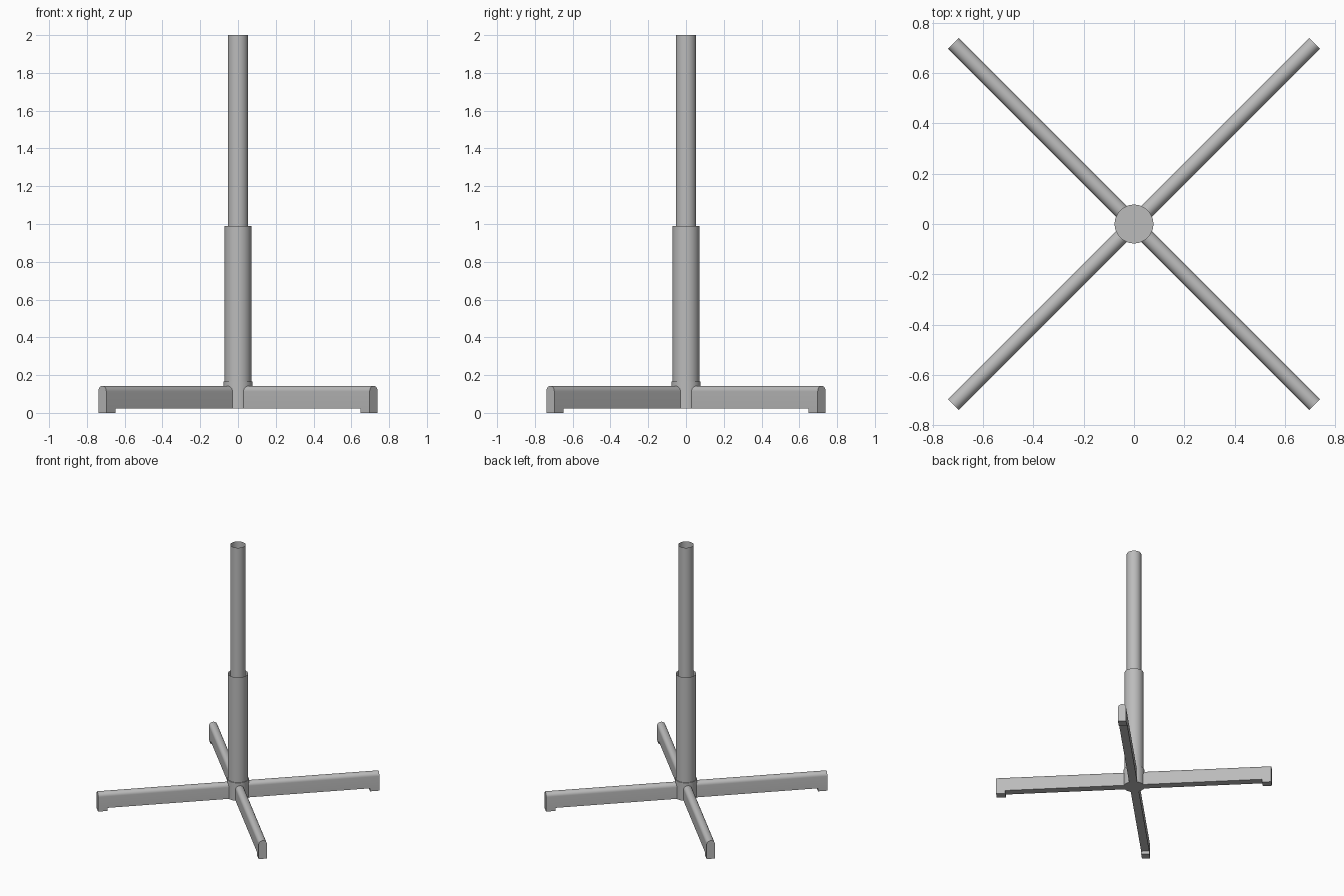
import bpy
import bmesh
from math import cos, sin, pi, radians
from mathutils import Matrix

cube = bpy.data.objects.get("Cube")
if cube:
    bpy.data.objects.remove(cube, do_unlink=True)

# Single painted metal colour
GREY = (0.5, 0.5, 0.5, 1.0)
metal = bpy.data.materials.new("grey_metal")
metal.use_nodes = True
metal.diffuse_color = GREY
metal.node_tree.nodes["Principled BSDF"].inputs["Base Color"].default_value = GREY


def finish(bm, name):
    """Turn a bmesh into a smooth-shaded object with crisp edges."""
    bmesh.ops.recalc_face_normals(bm, faces=bm.faces)
    mesh = bpy.data.meshes.new(name)
    bm.to_mesh(mesh)
    bm.free()
    mesh.materials.append(metal)
    obj = bpy.data.objects.new(name, mesh)
    bpy.context.collection.objects.link(obj)
    bpy.ops.object.select_all(action='DESELECT')
    obj.select_set(True)
    bpy.context.view_layer.objects.active = obj
    bpy.ops.object.shade_smooth_by_angle(angle=radians(35))
    return obj


def cylinder(name, radius, z0, z1, capped):
    bm = bmesh.new()
    bmesh.ops.create_cone(bm, cap_ends=capped, segments=48, radius1=radius,
                          radius2=radius, depth=z1 - z0,
                          matrix=Matrix.Translation((0, 0, (z0 + z1) / 2)))
    return finish(bm, name)


# Central hub and the open telescoping tubes
HUB_BOTTOM, HUB_TOP = 0.024, 0.165
cylinder("hub", 0.077, HUB_BOTTOM, HUB_TOP, True)
cylinder("lower_tube", 0.071, HUB_TOP, 0.99, False)
cylinder("upper_tube", 0.054, 0.9, 2.0, False)

# Arm dimensions
ARM_LENGTH, ARM_HALF, ARM_TOP = 1.016, 0.03, 0.143
FOOT_START = 0.949


def extrude_section(bm, section, x0, x1):
    """Sweep a y-z section along x with closed ends."""
    face = bm.faces.new([bm.verts.new((x0, y, z)) for y, z in section])
    swept = bmesh.ops.extrude_face_region(bm, geom=[face], use_keep_orig=True)
    verts = [v for v in swept["geom"] if isinstance(v, bmesh.types.BMVert)]
    bmesh.ops.translate(bm, verts=verts, vec=(x1 - x0, 0, 0))


def arm(name, angle):
    bm = bmesh.new()
    # Round-topped bar
    arch = [(ARM_HALF * cos(pi * i / 16),
             ARM_TOP - ARM_HALF + ARM_HALF * sin(pi * i / 16)) for i in range(17)]
    extrude_section(bm, [(ARM_HALF, HUB_BOTTOM)] + arch + [(-ARM_HALF, HUB_BOTTOM)],
                    0.04, ARM_LENGTH)
    # Foot pad under the tip
    pad = [(ARM_HALF, 0), (ARM_HALF, HUB_BOTTOM),
           (-ARM_HALF, HUB_BOTTOM), (-ARM_HALF, 0)]
    extrude_section(bm, pad, FOOT_START, ARM_LENGTH)
    bmesh.ops.rotate(bm, verts=bm.verts, cent=(0, 0, 0),
                     matrix=Matrix.Rotation(angle, 3, 'Z'))
    finish(bm, name)


# Four diagonal arms
for i, side in enumerate(("back_left", "back_right", "front_right", "front_left")):
    arm(side + "_arm", radians(45 + 90 * i))
